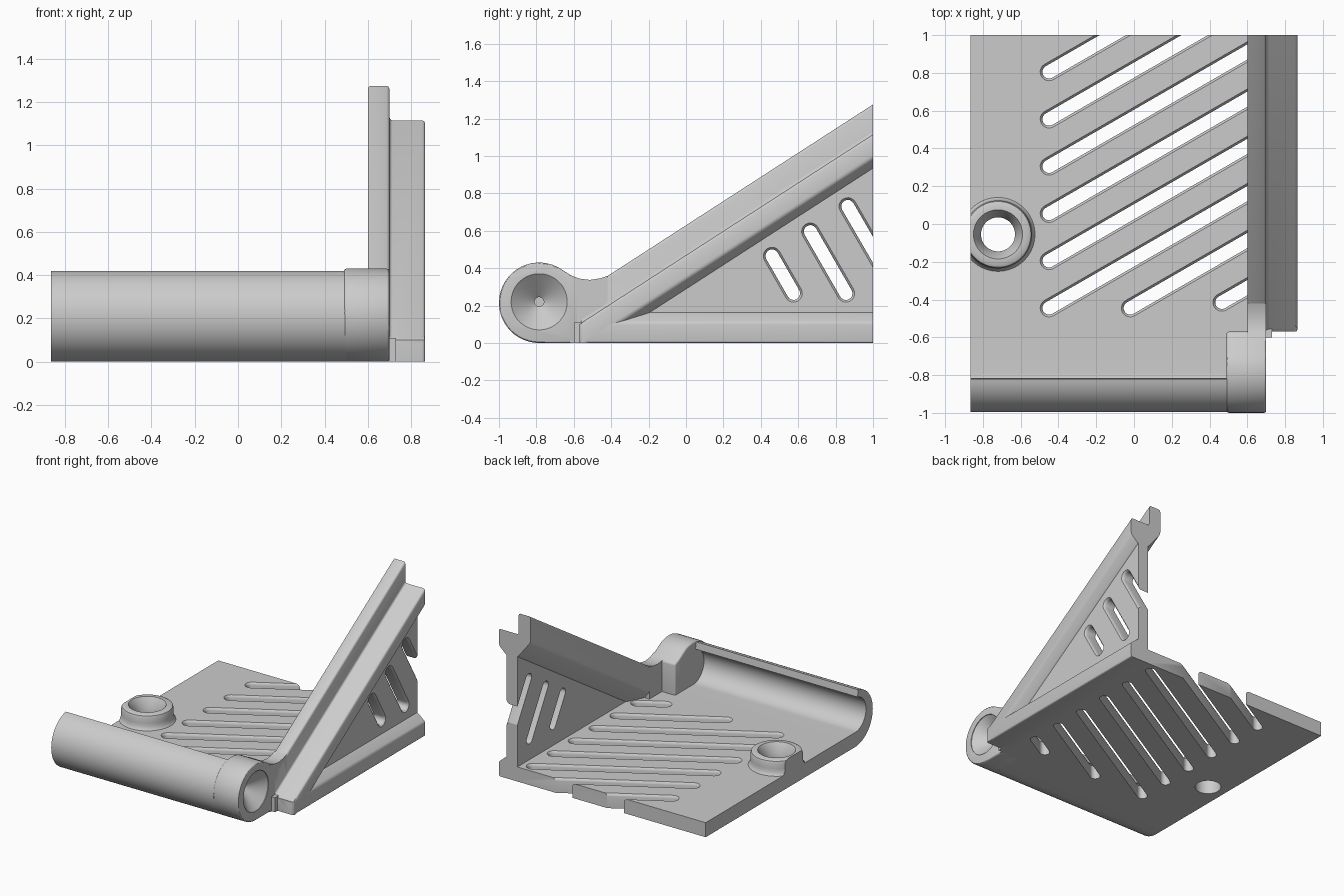
import bpy, bmesh
from math import sin, cos, pi, radians, atan2
from mathutils import Vector

if "Cube" in bpy.data.objects:
    bpy.data.objects.remove(bpy.data.objects["Cube"], do_unlink=True)

grey = bpy.data.materials.new("light_grey")
grey.use_nodes = True
grey.diffuse_color = (0.6, 0.6, 0.6, 1)
grey.node_tree.nodes["Principled BSDF"].inputs["Base Color"].default_value = (0.6, 0.6, 0.6, 1)

FLOOR = 0.11      # floor thickness
SLOPE = 0.646     # rise of the side wall
LEFT, BACK = -0.865, 1.0


def make(name, bm):
    bmesh.ops.recalc_face_normals(bm, faces=bm.faces)
    mesh = bpy.data.meshes.new(name)
    bm.to_mesh(mesh)
    bm.free()
    mesh.materials.append(grey)
    ob = bpy.data.objects.new(name, mesh)
    bpy.context.collection.objects.link(ob)
    return ob


def loft(name, loops, closed=False):
    """Skin a list of equal point loops; cap the ends unless closed."""
    bm = bmesh.new()
    rings = [[bm.verts.new(p) for p in loop] for loop in loops]
    n = len(rings[0])
    pairs = list(zip(rings, rings[1:])) + ([(rings[-1], rings[0])] if closed else [])
    for a, b in pairs:
        for i in range(n):
            j = (i + 1) % n
            bm.faces.new((a[i], a[j], b[j], b[i]))
    if not closed:
        bm.faces.new(rings[0])
        bm.faces.new(rings[-1])
    return make(name, bm)


def prism_x(name, profile, x0, x1):
    return loft(name, [[(x, y, z) for y, z in profile] for x in (x0, x1)])


def bar_y(name, section, y0, y1, slope=0.0):
    return loft(name, [[(x, y, z + slope * (y - BACK)) for x, z in section] for y in (y0, y1)])


def arc(cy, cz, r, a0, a1, n=28):
    angles = [radians(a0 + (a1 - a0) * i / n) for i in range(n + 1)]
    return [(cy + r * cos(a), cz + r * sin(a)) for a in angles]


def lathe(name, profile, centre, n=64, closed=True):
    loops = [[(centre[0] + r * cos(2 * pi * i / n), centre[1] + r * sin(2 * pi * i / n), z)
              for i in range(n)] for r, z in profile]
    return loft(name, loops, closed)


def slot(p, q, layers, place, n=10):
    """Rounded slot cutter from p to q; layers are (depth, radius)."""
    t = atan2(q[1] - p[1], q[0] - p[0])
    loops = []
    for w, r in layers:
        ends = []
        for c, start in ((q, t - pi / 2), (p, t + pi / 2)):
            ends += [(c[0] + r * cos(start + pi * i / n), c[1] + r * sin(start + pi * i / n))
                     for i in range(n + 1)]
        loops.append([place(u, v, w) for u, v in ends])
    return loft("slot_cutter", loops)


def apply_modifiers(ob):
    dg = bpy.context.evaluated_depsgraph_get()
    mesh = bpy.data.meshes.new_from_object(ob.evaluated_get(dg))
    ob.modifiers.clear()
    ob.data = mesh


def cut(ob, cutters):
    for c in cutters:
        m = ob.modifiers.new("cut", 'BOOLEAN')
        m.operation, m.solver, m.object = 'DIFFERENCE', 'EXACT', c
    apply_modifiers(ob)
    for c in cutters:
        bpy.data.objects.remove(c, do_unlink=True)


def bevel(ob, width):
    m = ob.modifiers.new("bevel", 'BEVEL')
    m.width, m.segments, m.limit_method = width, 3, 'ANGLE'
    m.angle_limit = radians(35)
    apply_modifiers(ob)


def clip(ob, point, normal):
    """Remove everything on the normal's side of a plane and cap the cut."""
    bm = bmesh.new()
    bm.from_mesh(ob.data)
    res = bmesh.ops.bisect_plane(bm, geom=bm.verts[:] + bm.edges[:] + bm.faces[:],
                                 plane_co=Vector(point), plane_no=Vector(normal), clear_outer=True)
    edges = [e for e in res["geom_cut"] if isinstance(e, bmesh.types.BMEdge)]
    bmesh.ops.edgenet_fill(bm, edges=edges)
    bmesh.ops.recalc_face_normals(bm, faces=bm.faces)
    bm.to_mesh(ob.data)
    bm.free()


# Floor plate with diagonal slots and a screw hole
floor = prism_x("floor", [(-0.6, 0), (BACK, 0), (BACK, FLOOR), (-0.6, FLOOR)], LEFT, 0.73)
starts = [(-0.45, -0.445 + 0.25 * i) for i in range(6)] + [(-0.02, -0.445), (0.465, -0.415)]
layers = [(-0.1, 0.035), (FLOOR - 0.02, 0.035), (FLOOR - 0.008, 0.039),
          (FLOOR, 0.047), (FLOOR + 0.05, 0.047)]
END = 0.63
cutters = [slot(s, (END, s[1] + (END - s[0]) * 0.577), layers, lambda u, v, w: (u, v, w))
           for s in starts]
boss_centre = (-0.72, -0.055)
cutters.append(lathe("hole_cutter", [(0.09, -0.1), (0.09, 0.3)], boss_centre, closed=False))
cut(floor, cutters)

# Screw boss, trimmed flush with the plate edge
boss = lathe("screw_boss", [(0.09, 0.1), (0.205, 0.1), (0.19, 0.116), (0.182, 0.135),
                            (0.18, 0.16), (0.18, 0.195), (0.174, 0.213), (0.16, 0.22),
                            (0.13, 0.22), (0.09, 0.15)], boss_centre)
clip(boss, (LEFT, 0, 0), (-1, 0, 0))

# Curled front lip
lip = arc(-0.785, 0.211, 0.211, 270, 100) + arc(-0.785, 0.24, 0.13, 103, 270)
prism_x("front_lip", lip + [(-0.6, FLOOR), (-0.6, 0)], LEFT, 0.55)

# Solid end of the lip with a conical socket
valley = [(-0.62, 0.364), (-0.57, 0.344), (-0.515, 0.337), (-0.46, 0.345), (-0.42, 0.359)]
cap = prism_x("lip_end_cap", arc(-0.785, 0.215, 0.215, 270, 55) + valley[:2] + [(-0.57, 0)],
              0.49, 0.7)
bevel(cap, 0.012)
socket = [[(x, y, z) for y, z in arc(-0.785, 0.22, r, 0, 354, 59)]
          for x, r in ((0.75, 0.15), (0.695, 0.15), (0.59, 0.025), (0.52, 0.025))]
cut(cap, [loft("socket_cutter", socket)])

# Cheek joining the end cap to the sloping wall
prism_x("cheek", [(-0.62, 0)] + valley + [(-0.42, 0)], 0.6, 0.7)

# Sloping stepped rail along the top of the side wall
rail = bar_y("sloping_rail", [(0.6, 1.275), (0.7, 1.275), (0.7, 1.115), (0.865, 1.115),
                              (0.865, 0.99), (0.8, 0.93), (0.71, 0.94), (0.6, 1.08)],
             -0.57, 1.15, SLOPE)
bevel(rail, 0.014)
clip(rail, (0, BACK, 0), (0, 1, 0))
clip(rail, (0, 0, 0), (0, 0, -1))

# Bottom rail of the side wall, trimmed under the slope
foot = bar_y("bottom_rail", [(0.69, 0), (0.865, 0), (0.865, 0.11), (0.8, 0.165), (0.72, 0.165),
                             (0.72, 0.1), (0.69, 0.1)], -0.57, 1.15)
bevel(foot, 0.012)
clip(foot, (0, BACK, 0), (0, 1, 0))
clip(foot, (0, BACK, 1.113), (0, -SLOPE, 1))

# Thin side panel with diagonal slots
panel = prism_x("side_panel", [(-0.4, 0.01), (BACK, 0.01), (BACK, 0.96), (-0.4, 0.055)], 0.71, 0.8)
layers = [(0.6, 0.035), (0.78, 0.035), (0.792, 0.039), (0.8, 0.047), (0.85, 0.047)]
ends = [((0.46, 0.465), (0.575, 0.265)), ((0.665, 0.595), (0.855, 0.265)),
        ((0.865, 0.73), (1.135, 0.265))]
cut(panel, [slot(a, b, layers, lambda u, v, w: (w, u, v)) for a, b in ends])

# Smooth shading with sharp edges kept
bpy.ops.object.select_all(action='DESELECT')
for ob in (o for o in bpy.context.collection.objects if o.type == 'MESH'):
    ob.select_set(True)
    bpy.context.view_layer.objects.active = ob
bpy.ops.object.shade_smooth_by_angle(angle=radians(30))
